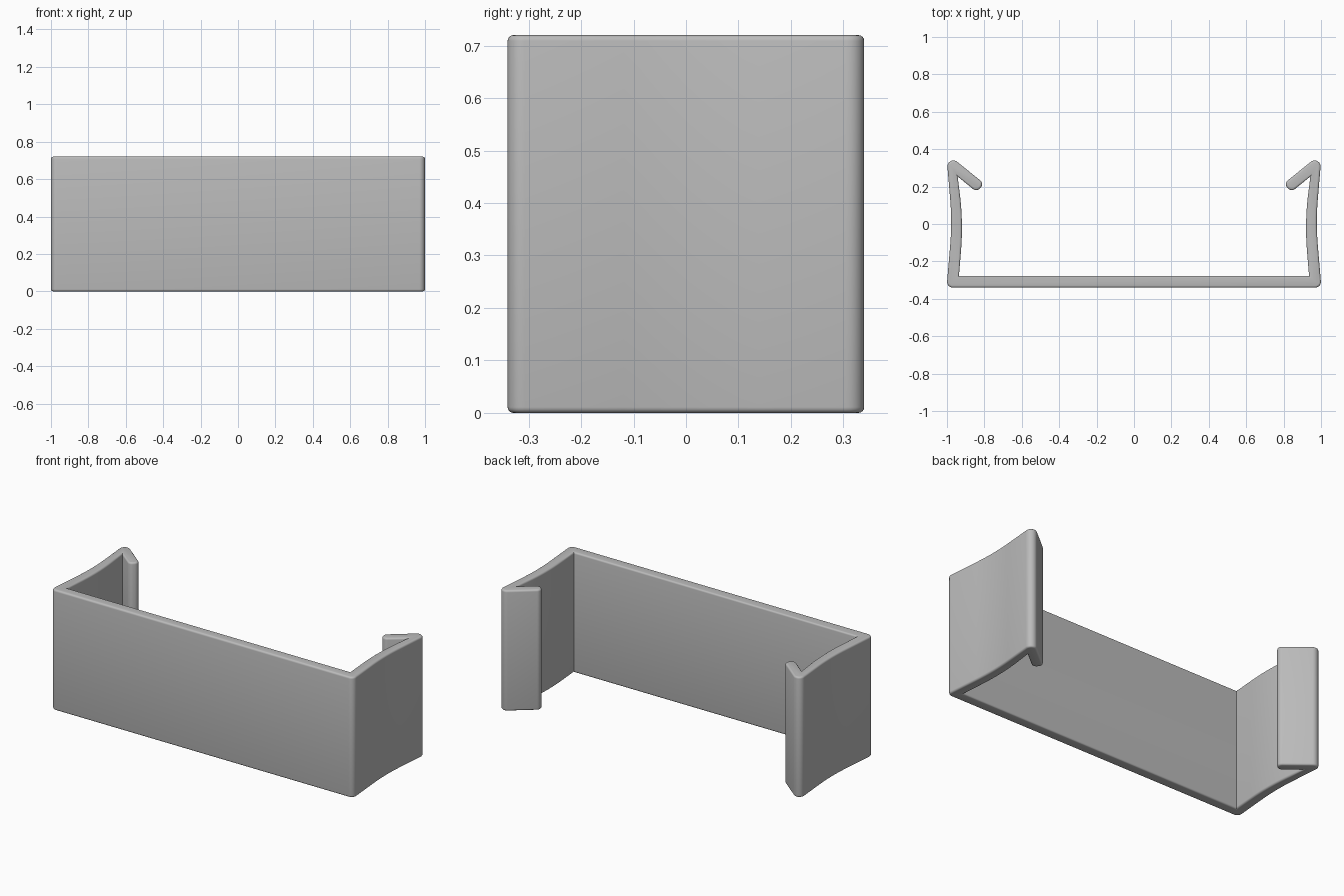
import bpy, bmesh, math
from mathutils import Vector

HEIGHT = 0.72
EDGE = 0.011

cube = bpy.data.objects.get("Cube")
if cube:
    bpy.data.objects.remove(cube, do_unlink=True)


def material(name, colour):
    mat = bpy.data.materials.new(name)
    mat.use_nodes = True
    mat.diffuse_color = colour
    mat.node_tree.nodes["Principled BSDF"].inputs["Base Color"].default_value = colour
    return mat


def fillet(corners, steps=8):
    """Round each (x, y, radius) corner of a closed outline with an arc."""
    out = []
    for i, (x, y, r) in enumerate(corners):
        p = Vector((x, y))
        if r == 0:
            out.append(p)
            continue
        a = (Vector(corners[i - 1][:2]) - p).normalized()
        b = (Vector(corners[(i + 1) % len(corners)][:2]) - p).normalized()
        half = a.angle(b) / 2
        centre = p + (a + b).normalized() * r / math.sin(half)
        start = p + a * r / math.tan(half) - centre
        end = p + b * r / math.tan(half) - centre
        sweep = math.atan2(start.x * end.y - start.y * end.x, start.dot(end))
        for k in range(steps + 1):
            t = sweep * k / steps
            c, s = math.cos(t), math.sin(t)
            out.append(centre + Vector((start.x * c - start.y * s,
                                        start.x * s + start.y * c)))
    return out


# Half of the clip outline: outer wall, hook, inner wall
half = [
    (1.002, -0.34, 0.03),    # outer front corner
    (0.972, 0.01, 1.5),      # outer waist
    (1.004, 0.38, 0.032),    # back peak
    (0.800, 0.215, 0.026),   # hook tip, outer
    (0.842, 0.172, 0.026),   # hook tip, inner
    (0.943, 0.254, 0),       # hook crease
    (0.912, 0.01, 1.5),      # inner waist
    (0.936, -0.278, 0),      # inner front corner
]
outline = fillet(half + [(-x, y, r) for x, y, r in reversed(half)])

# Extrude the outline and round its top and bottom rims
bm = bmesh.new()
base = bm.faces.new([bm.verts.new((p.x, p.y, 0)) for p in outline])
top = bmesh.ops.extrude_face_region(bm, geom=[base], use_keep_orig=True)
moved = [v for v in top["geom"] if isinstance(v, bmesh.types.BMVert)]
bmesh.ops.translate(bm, verts=moved, vec=(0, 0, HEIGHT))
bmesh.ops.recalc_face_normals(bm, faces=bm.faces)
rims = [e for e in bm.edges if abs(e.verts[0].co.z - e.verts[1].co.z) < 1e-5]
bmesh.ops.bevel(bm, geom=rims, offset=EDGE, segments=4, profile=0.5,
                affect='EDGES', clamp_overlap=False)
mesh = bpy.data.meshes.new("clip_bracket")
bm.to_mesh(mesh)
bm.free()

clip = bpy.data.objects.new("clip_bracket", mesh)
bpy.context.collection.objects.link(clip)
mesh.materials.append(material("light_grey", (0.5, 0.5, 0.5, 1)))

bpy.ops.object.select_all(action='DESELECT')
clip.select_set(True)
bpy.context.view_layer.objects.active = clip
bpy.ops.object.shade_smooth_by_angle(angle=math.radians(35))
